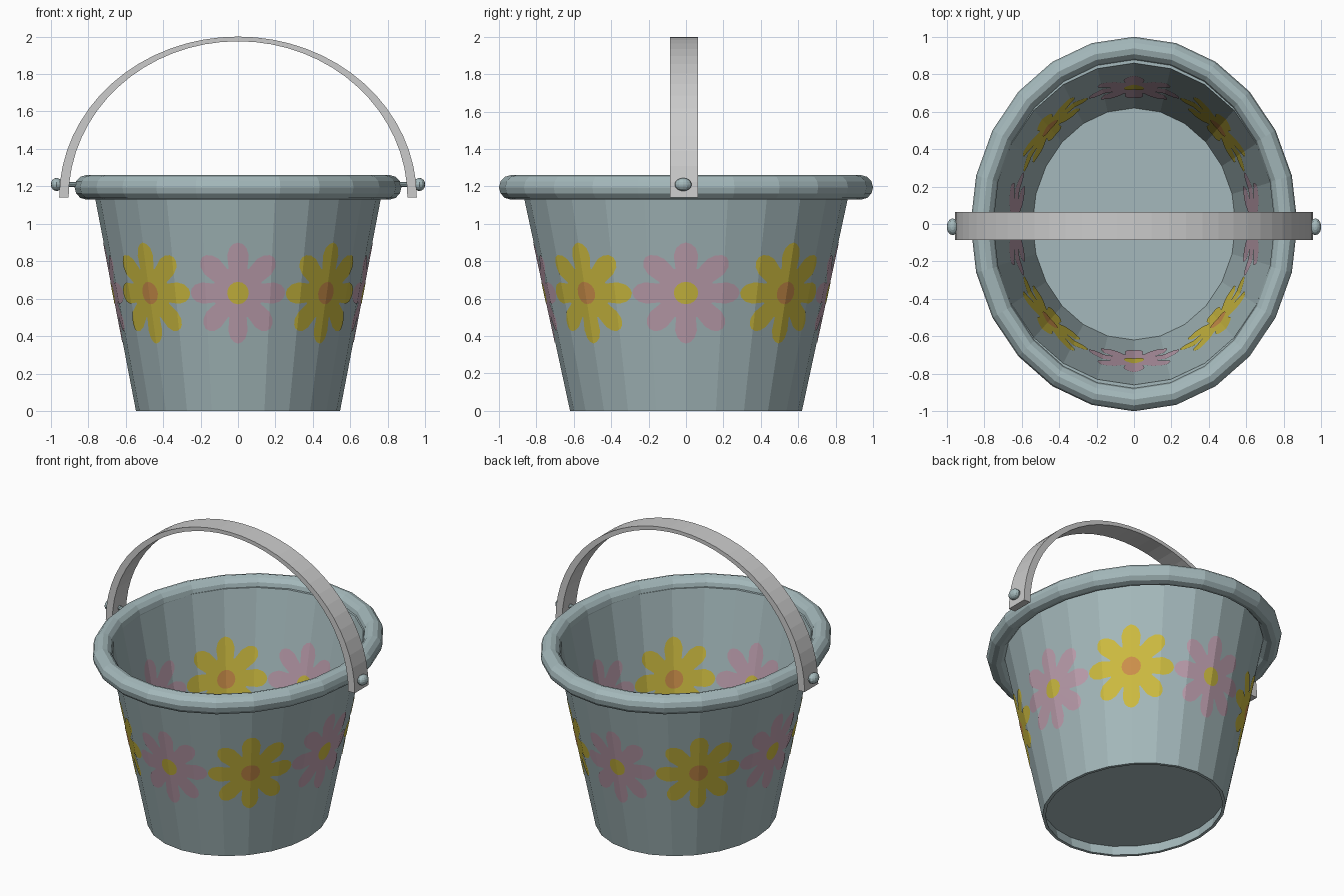
import bpy, bmesh, math
from mathutils import Vector

if "Cube" in bpy.data.objects:
    bpy.data.objects.remove(bpy.data.objects["Cube"])

SIDES = 24
STEP = 2 * math.pi / SIDES
HANDLE_Y = -0.01


def material(name, rgb):
    m = bpy.data.materials.new(name)
    # sRGB values converted to linear
    m.diffuse_color = (*[c ** 2.2 for c in rgb], 1)
    m.use_nodes = True
    m.node_tree.nodes["Principled BSDF"].inputs["Base Color"].default_value = m.diffuse_color
    return m


BLUE = material("pail_blue", (0.64, 0.72, 0.73))
PINK = material("petal_pink", (0.74, 0.62, 0.68))
YELLOW = material("petal_yellow", (0.80, 0.73, 0.26))
ORANGE = material("center_orange", (0.80, 0.56, 0.30))


def finish(name, bm, mat=None, fix_normals=True):
    if fix_normals:
        bmesh.ops.recalc_face_normals(bm, faces=bm.faces)
    me = bpy.data.meshes.new(name)
    bm.to_mesh(me)
    bm.free()
    ob = bpy.data.objects.new(name, me)
    bpy.context.collection.objects.link(ob)
    if mat:
        me.materials.append(mat)
    return ob


def oval_lathe(name, profile, closed, mat):
    """Sweep (rx, ry, z) profile points around an oval."""
    bm = bmesh.new()
    rings = [[bm.verts.new((rx * math.sin(i * STEP), ry * math.cos(i * STEP), z))
              for i in range(SIDES)] for rx, ry, z in profile]
    pairs = list(zip(rings, rings[1:]))
    if closed:
        pairs.append((rings[-1], rings[0]))
    else:
        bm.faces.new(rings[0])
        bm.faces.new(rings[-1])
    for a, b in pairs:
        for i in range(SIDES):
            j = (i + 1) % SIDES
            bm.faces.new((a[i], a[j], b[j], b[i]))
    return finish(name, bm, mat)


def wall(z):
    """Outer radii of the pail wall at height z."""
    return 0.545 + 0.192 * z, 0.62 + 0.216 * z


# Pail wall with recessed floor
T = 0.02
profile = []
for z, inset in ((0.07, T), (0, T), (0, 0), (1.2, 0), (1.2, T), (0.09, T)):
    rx, ry = wall(z)
    profile.append((rx - inset, ry - inset, z))
oval_lathe("pail_body", profile, False, BLUE)

# Rolled rim
rim = []
for k in range(12):
    a = k * math.pi / 6
    rim.append((0.812 + 0.061 * math.cos(a), 0.938 + 0.062 * math.cos(a),
                1.195 + 0.065 * math.sin(a)))
oval_lathe("rolled_rim", rim, True, BLUE)


# Flowers: flat outlines, cut at the facet edges, then wrapped onto the wall
def on_wall(phi, z, offset):
    rx, ry = wall(z)
    rx, ry = rx + offset, ry + offset
    i = math.floor(phi / STEP + 1e-6)
    t = phi / STEP - i
    a, b = [Vector((rx * math.sin(k * STEP), -ry * math.cos(k * STEP), z))
            for k in (i, i + 1)]
    return a.lerp(b, t)


PETAL = ((0.13, -0.05), (0.2, -0.057), (0.24, -0.045), (0.262, -0.024), (0.27, 0),
         (0.262, 0.024), (0.24, 0.045), (0.2, 0.057), (0.13, 0.05))
petals = []
for k in range(8):
    c, s = math.cos(k * math.pi / 4), math.sin(k * math.pi / 4)
    petals += [(r * c - w * s, r * s + w * c) for r, w in PETAL]
disc = [(0.06 * math.cos(k * math.pi / 8), 0.06 * math.sin(k * math.pi / 8))
        for k in range(16)]


def decal(name, outline, phi0, offset, inside, mat):
    bm = bmesh.new()
    scale = math.radians(22.4) / 0.27
    mid = bm.verts.new((phi0, 0.63, 0))
    vs = [bm.verts.new((phi0 + u * scale, 0.63 + v, 0)) for u, v in outline]
    for a, b in zip(vs, vs[1:] + vs[:1]):
        bm.faces.new((mid, a, b))
    first = math.floor((phi0 - 0.5) / STEP)
    for k in range(first, first + 6):
        bmesh.ops.bisect_plane(bm, geom=bm.verts[:] + bm.edges[:] + bm.faces[:],
                               plane_co=(k * STEP, 0, 0), plane_no=(1, 0, 0), dist=1e-5)
    if inside:
        offset = -T - offset
        bmesh.ops.reverse_faces(bm, faces=bm.faces)
    for v in bm.verts:
        v.co = on_wall(v.co.x, v.co.y, offset)
    return finish(name, bm, mat, False)


for n in range(8):
    petal_mat, mid_mat = (YELLOW, ORANGE) if n % 2 else (PINK, YELLOW)
    for side, inside in (("outer", False), ("inner", True)):
        phi = n * math.pi / 4
        decal(f"flower_petals_{side}_{n}", petals, phi, 0.003, inside, petal_mat)
        decal(f"flower_center_{side}_{n}", disc, phi, 0.005, inside, mid_mat)

# Arched strap handle
bm = bmesh.new()
sections = []
N = 32
for k in range(N + 1):
    a = math.pi * k / N
    c, s = math.cos(a), math.sin(a)
    sections.append([bm.verts.new((rx * c, HANDLE_Y + dy, 1.14 + rz * s))
                     for rx, rz, dy in ((0.955, 0.86, -0.075), (0.955, 0.86, 0.075),
                                        (0.905, 0.835, 0.075), (0.905, 0.835, -0.075))])
for a, b in zip(sections, sections[1:]):
    for i in range(4):
        j = (i + 1) % 4
        bm.faces.new((a[i], a[j], b[j], b[i]))
bm.faces.new(sections[0])
bm.faces.new(sections[-1])
finish("handle", bm)

# Rivets holding the handle to the rim
for label, sx in (("left", -1), ("right", 1)):
    bpy.ops.mesh.primitive_uv_sphere_add(segments=12, ring_count=8, radius=1,
                                         location=(sx * 0.969, HANDLE_Y - 0.005, 1.21))
    head = bpy.context.object
    head.name = f"rivet_head_{label}"
    head.scale = (0.031, 0.045, 0.035)
    head.data.materials.append(BLUE)
    bpy.ops.mesh.primitive_cylinder_add(vertices=10, radius=0.014, depth=0.13,
                                        location=(sx * 0.9, HANDLE_Y - 0.005, 1.21),
                                        rotation=(0, math.pi / 2, 0))
    pin = bpy.context.object
    pin.name = f"rivet_pin_{label}"
    pin.data.materials.append(BLUE)
